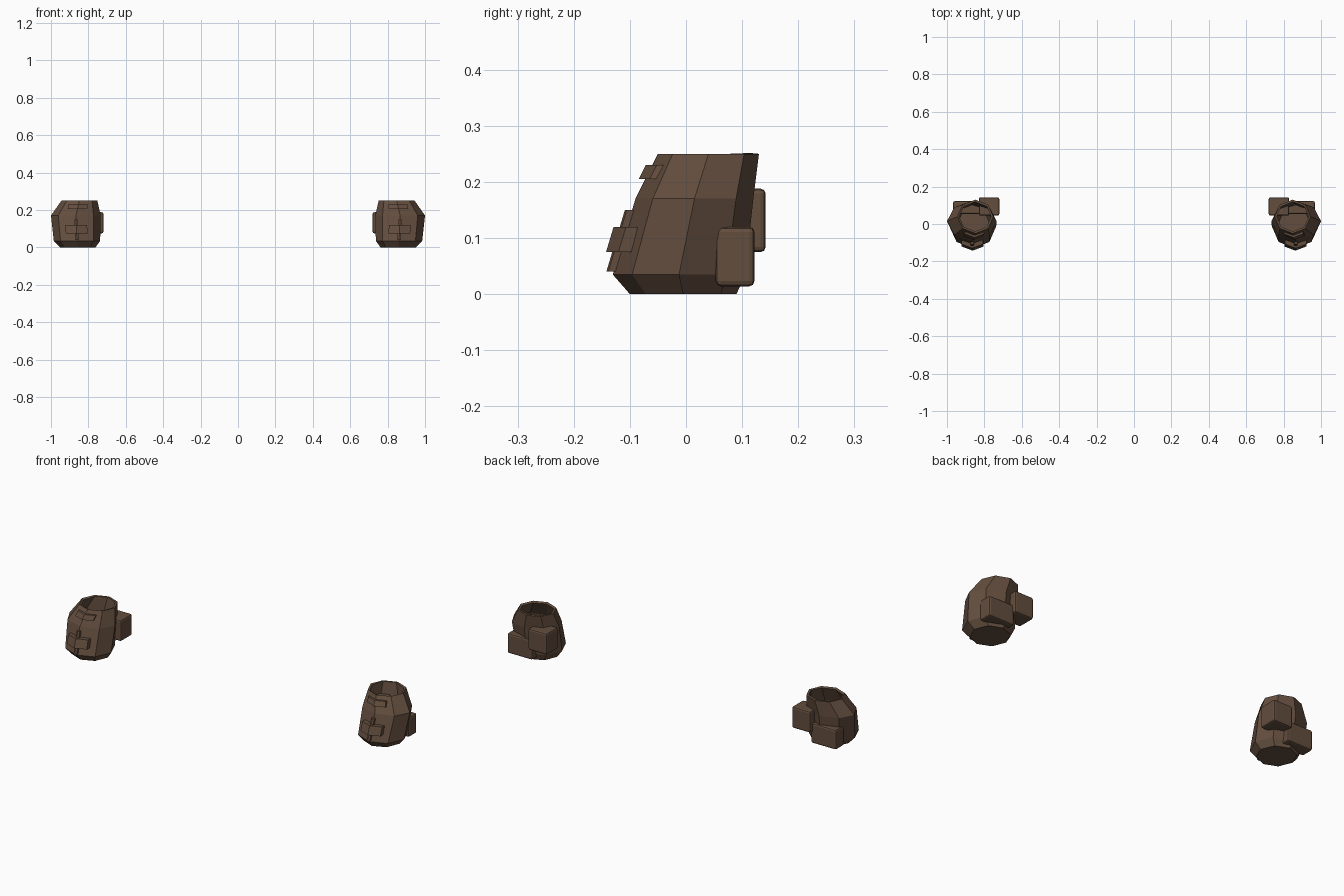
import bpy, bmesh
from math import cos, sin, pi

if "Cube" in bpy.data.objects:
    bpy.data.objects.remove(bpy.data.objects["Cube"])

leather = bpy.data.materials.new("brown_leather")
leather.diffuse_color = (0.125, 0.075, 0.048, 1)
leather.use_nodes = True
leather.node_tree.nodes["Principled BSDF"].inputs["Base Color"].default_value = leather.diffuse_color

# Shell rings from bottom to top: centre x, centre y, radius x, radius y, z
RINGS = [(0.857, -0.005, 0.095, 0.095, 0.0),
         (0.861, -0.0125, 0.124, 0.118, 0.035),
         (0.867, 0.015, 0.133, 0.105, 0.17),
         (0.848, 0.04, 0.096, 0.09, 0.25)]


def finish(name, bm):
    """Turn a bmesh into a coloured object, mirrored to the other side."""
    bmesh.ops.recalc_face_normals(bm, faces=bm.faces)
    me = bpy.data.meshes.new(name)
    bm.to_mesh(me)
    bm.free()
    me.materials.append(leather)
    ob = bpy.data.objects.new(name, me)
    bpy.context.collection.objects.link(ob)
    return ob


def mirror(ob):
    mod = ob.modifiers.new("pair", 'MIRROR')
    mod.mirror_object = origin
    mod.use_mirror_merge = False


def loft(bm, rings):
    n = len(rings[0])
    for a, b in zip(rings, rings[1:]):
        for i in range(n):
            j = (i + 1) % n
            bm.faces.new((a[i], a[j], b[j], b[i]))


def front(z):
    """Front corner (x, y) of the shell at height z."""
    for a, b in zip(RINGS, RINGS[1:]):
        if z <= b[4]:
            t = (z - a[4]) / (b[4] - a[4])
            lerp = [p + (q - p) * t for p, q in zip(a, b)]
            return lerp[0], lerp[1] - lerp[3]


def strap(name, half, heights, lift):
    """Folded band wrapped around the front corner of the shell."""
    bm = bmesh.new()
    rings = []
    for z in heights:
        cx, fy = front(z)
        bend = half * 0.38
        pts = [(-half, bend - lift), (0, -lift), (half, bend - lift),
               (half, bend + 0.006), (0, 0.006), (-half, bend + 0.006)]
        rings.append([bm.verts.new((cx + x, fy + y, z)) for x, y in pts])
    loft(bm, rings)
    for r in (rings[0], rings[-1]):
        bm.faces.new((r[0], r[1], r[4], r[5]))
        bm.faces.new((r[1], r[2], r[3], r[4]))
    mirror(finish(name, bm))


def pouch(name, lo, hi):
    """Box with softened edges."""
    bm = bmesh.new()
    bmesh.ops.create_cube(bm, size=1)
    for v in bm.verts:
        v.co = [(a + b) / 2 + c * (b - a) for a, b, c in zip(lo, hi, v.co)]
    ob = finish(name, bm)
    bev = ob.modifiers.new("soft_edges", 'BEVEL')
    bev.width = 0.009
    bev.segments = 2
    mirror(ob)


# Mirror centre
origin = bpy.data.objects.new("mirror_centre", None)
bpy.context.collection.objects.link(origin)
origin.hide_render = True

# Eight-sided open shell with wall thickness
bm = bmesh.new()
rings = [[bm.verts.new((cx + rx * cos(i * pi / 4), cy + ry * sin(i * pi / 4), z))
          for i in range(8)] for cx, cy, rx, ry, z in RINGS]
loft(bm, rings)
bm.faces.new(rings[0])
shell = finish("shell", bm)
# the open top makes the normals face outwards; thicken inwards
wall = shell.modifiers.new("wall", 'SOLIDIFY')
wall.thickness = 0.012
wall.offset = -1
mirror(shell)

# Front straps
strap("upper_strap", 0.052, (0.205, 0.23), 0.012)
strap("lower_strap", 0.058, (0.075, 0.12), 0.024)
strap("strap_tongue", 0.009, (0.04, 0.15), 0.013)

# Back pouches
pouch("outer_pouch", (0.82, 0.053, 0.014), (0.967, 0.122, 0.12))
pouch("inner_pouch", (0.72, 0.045, 0.075), (0.83, 0.142, 0.188))
